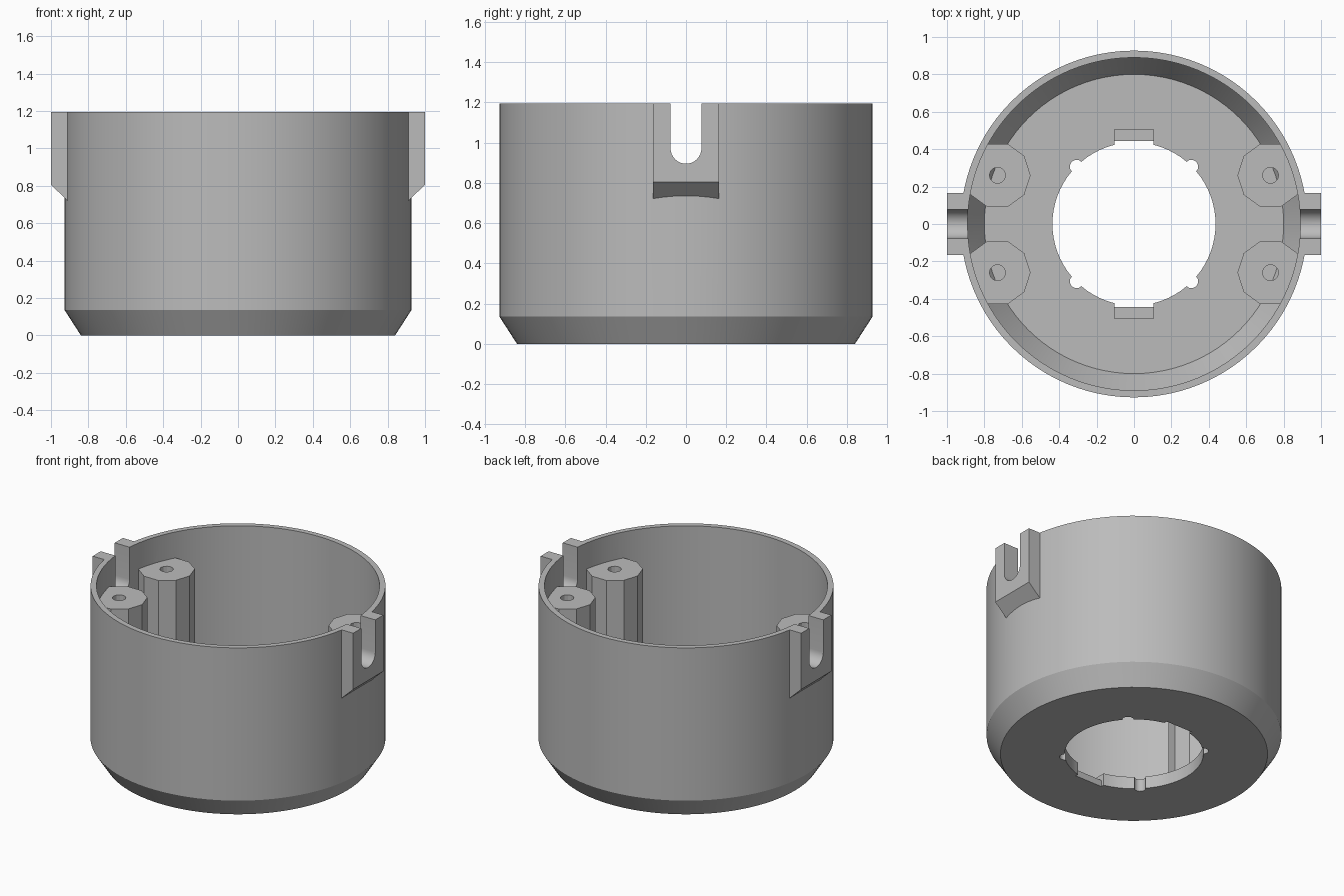
import bpy
import bmesh
from math import cos, sin, pi, radians
from mathutils import Matrix, Vector

if "Cube" in bpy.data.objects:
    bpy.data.objects.remove(bpy.data.objects["Cube"], do_unlink=True)

grey = bpy.data.materials.new("plain grey")
grey.use_nodes = True
colour = (0.5, 0.5, 0.5, 1)
grey.diffuse_color = colour
grey.node_tree.nodes["Principled BSDF"].inputs["Base Color"].default_value = colour

TOP = 1.195
FLOOR = 0.085


def finish(name, bm):
    bmesh.ops.recalc_face_normals(bm, faces=bm.faces)
    mesh = bpy.data.meshes.new(name)
    bm.to_mesh(mesh)
    bm.free()
    obj = bpy.data.objects.new(name, mesh)
    bpy.context.collection.objects.link(obj)
    mesh.materials.append(grey)
    return obj


def prism(name, outline, direction):
    """Solid from a planar outline pushed along a direction."""
    bm = bmesh.new()
    face = bm.faces.new([bm.verts.new(p) for p in outline])
    new = bmesh.ops.extrude_face_region(bm, geom=[face])["geom"]
    verts = [v for v in new if isinstance(v, bmesh.types.BMVert)]
    bmesh.ops.translate(bm, verts=verts, vec=Vector(direction))
    return finish(name, bm)


def box(name, x, y, z):
    return prism(name, [(x[0], y[0], z[0]), (x[1], y[0], z[0]),
                        (x[1], y[1], z[0]), (x[0], y[1], z[0])], (0, 0, z[1] - z[0]))


def rod(name, x, y, radius, z0, z1, sides):
    ring = [(x + radius * cos(2 * pi * i / sides), y + radius * sin(2 * pi * i / sides), z0)
            for i in range(sides)]
    return prism(name, ring, (0, 0, z1 - z0))


def lathe(name, profile, sides=96):
    """Closed ring of revolution from an (r, z) loop."""
    bm = bmesh.new()
    rings = [[bm.verts.new((r * cos(2 * pi * i / sides), r * sin(2 * pi * i / sides), z))
              for i in range(sides)] for r, z in profile]
    for a, b in zip(rings, rings[1:] + rings[:1]):
        for i in range(sides):
            j = (i + 1) % sides
            bm.faces.new((a[i], a[j], b[j], b[i]))
    return finish(name, bm)


def combine(target, tool, operation):
    mod = target.modifiers.new(operation, "BOOLEAN")
    mod.operation = operation
    mod.solver = "EXACT"
    mod.object = tool
    bpy.context.view_layer.objects.active = target
    bpy.ops.object.modifier_apply(modifier=mod.name)
    bpy.data.objects.remove(tool, do_unlink=True)


# Cup: thin wall, chamfered foot, floor with a small starting hole
cup = lathe("cup_body", [(0.3, 0), (0.84, 0), (0.927, 0.135), (0.927, TOP),
                         (0.89, TOP), (0.89, 0.225), (0.8, FLOOR), (0.3, FLOOR)])

# Slotted side lugs with sloping undersides
for side in (-1, 1):
    outline = [(side * x, -0.165, z) for x, z in
               ((0.9, 0.71), (1.0, 0.805), (1.0, TOP), (0.9, TOP))]
    combine(cup, prism("lug", outline, (0, 0.33, 0)), "UNION")

# Screw posts, trimmed to the inside of the wall and bored to the floor
for sx in (-1, 1):
    for sy in (-1, 1):
        x, y = sx * 0.73, sy * 0.26
        post = rod("screw_post", x, y, 0.177, 0.06, 1.015, 10)
        limit = lathe("post_limit", [(0.1, 0.02), (0.84, 0.02), (0.905, 0.14),
                                     (0.905, 1.1), (0.1, 1.1)])
        combine(post, limit, "INTERSECT")
        combine(post, rod("pilot_hole", x, y, 0.043, 0, 1.2, 12), "DIFFERENCE")
        combine(cup, post, "UNION")

# Round-bottomed slot through both lugs
slot = [(-1.2, 0.077 * cos(a), 0.972 + 0.077 * sin(a))
        for a in [pi + pi * i / 16 for i in range(17)]]
slot += [(-1.2, 0.077, 1.4), (-1.2, -0.077, 1.4)]
combine(cup, prism("slot_cutter", slot, (2.4, 0, 0)), "DIFFERENCE")

# Central opening with four round notches and two flat ones
combine(cup, rod("opening_cutter", 0, 0, 0.436, -0.1, 0.3, 72), "DIFFERENCE")
for sx in (-1, 1):
    for sy in (-1, 1):
        combine(cup, rod("notch_cutter", sx * 0.307, sy * 0.307, 0.036, -0.1, 0.3, 20),
                "DIFFERENCE")
for sy in (-1, 1):
    ends = sorted((sy * 0.3, sy * 0.445))
    combine(cup, box("flat_cutter", (-0.105, 0.105), ends, (-0.1, 0.3)), "DIFFERENCE")
    ends = sorted((sy * 0.4, sy * 0.505))
    combine(cup, box("recess_cutter", (-0.105, 0.105), ends, (0.045, 0.3)), "DIFFERENCE")

# Smooth the round walls, keep the edges crisp
bpy.ops.object.select_all(action="DESELECT")
cup.select_set(True)
bpy.context.view_layer.objects.active = cup
bpy.ops.object.shade_smooth_by_angle(angle=radians(25))
